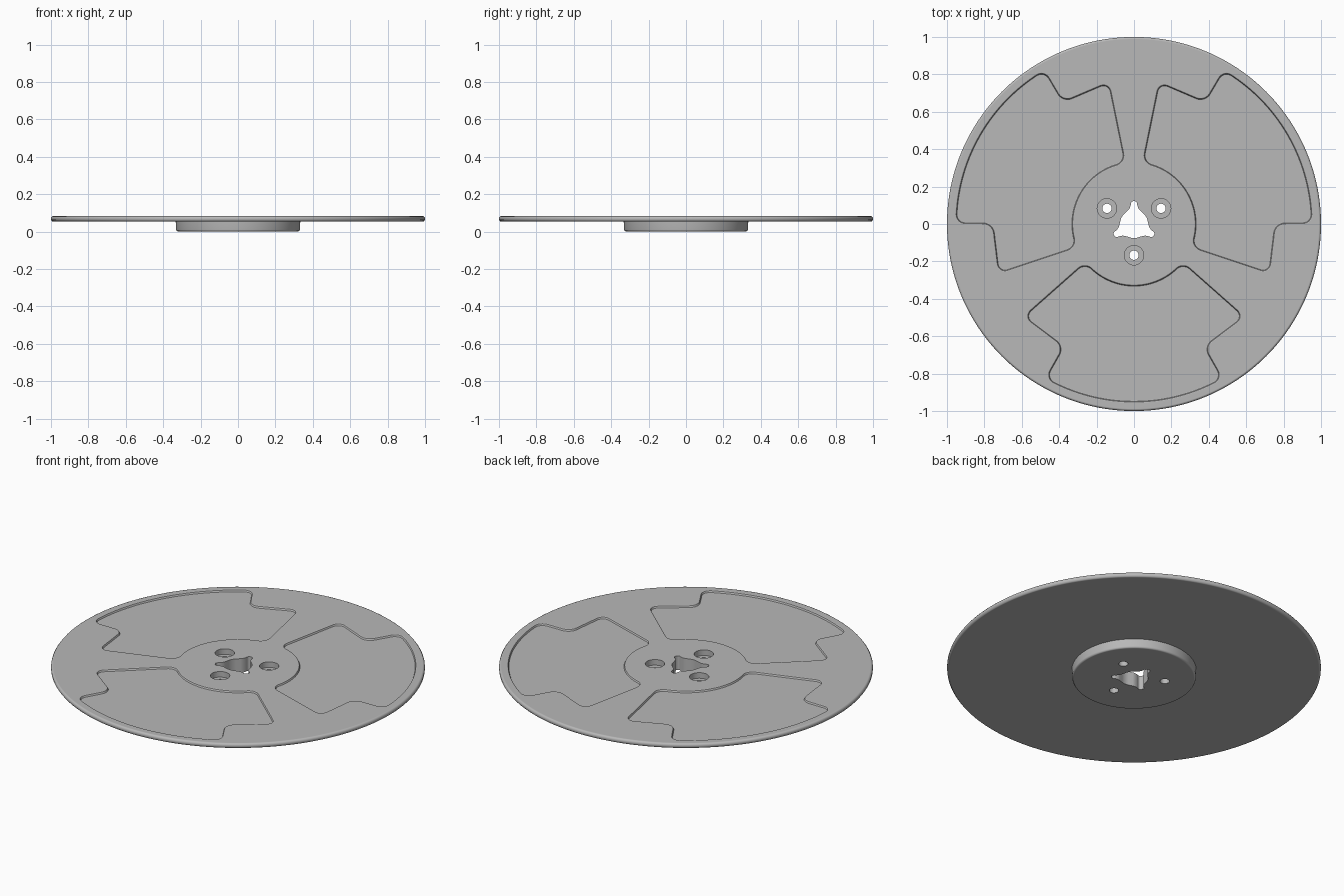
import bpy, bmesh, math
from mathutils import Vector, Matrix
from mathutils.geometry import interpolate_bezier

cube = bpy.data.objects.get("Cube")
if cube:
    bpy.data.objects.remove(cube)

TOP, UNDER = 0.083, 0.053   # upper face and underside of the flange

grey = bpy.data.materials.new("matte grey")
grey.use_nodes = True
colour = (0.48, 0.48, 0.48, 1)
grey.diffuse_color = colour
grey.node_tree.nodes["Principled BSDF"].inputs["Base Color"].default_value = colour


def solid(name, loops):
    """Skin a stack of equal-length loops and cap both ends."""
    bm = bmesh.new()
    rings = [[bm.verts.new(p) for p in loop] for loop in loops]
    n = len(rings[0])
    for low, high in zip(rings, rings[1:]):
        for i in range(n):
            j = (i + 1) % n
            bm.faces.new((low[i], low[j], high[j], high[i]))
    bm.faces.new(rings[0][::-1])
    bm.faces.new(rings[-1])
    bmesh.ops.recalc_face_normals(bm, faces=bm.faces)
    mesh = bpy.data.meshes.new(name)
    bm.to_mesh(mesh)
    bm.free()
    mesh.materials.append(grey)
    obj = bpy.data.objects.new(name, mesh)
    bpy.context.collection.objects.link(obj)
    return obj


def polar(radius, degrees, z=0):
    a = math.radians(degrees)
    return Vector((radius * math.cos(a), radius * math.sin(a), z))


def lathe(name, profile, n):
    return solid(name, [[polar(r, 360 * i / n, z) for i in range(n)] for r, z in profile])


def rounded(points):
    """Round each (position, tangent length) corner of a closed outline."""
    out = []
    for i, (p, t) in enumerate(points):
        if t == 0:
            out.append(p)
            continue
        before, after = points[i - 1][0], points[(i + 1) % len(points)][0]
        a = p + (before - p).normalized() * t
        b = p + (after - p).normalized() * t
        out += interpolate_bezier(a, a.lerp(p, 0.55), b.lerp(p, 0.55), b, 9)
    return out


def offset(outline, amount, z):
    """Push a counter-clockwise outline outwards and set its height."""
    loop = []
    for i, p in enumerate(outline):
        d = (outline[(i + 1) % len(outline)] - outline[i - 1]).normalized()
        loop.append(Vector((p.x + d.y * amount, p.y - d.x * amount, z)))
    return loop


def mirrored(half):
    return [(Vector((-p.x, p.y, 0)), t) for p, t in reversed(half)]


# Flange with a shallow hub below it
reel = lathe("reel_flange", [
    (0.320, 0), (0.327, 0.003), (0.331, 0.010), (0.333, UNDER),
    (0.988, UNDER), (0.995, 0.056), (1, 0.063), (1, 0.073), (0.995, 0.080), (0.988, TOP)], 192)
cutters = []

# Stepped window outline: outer arc, four corners, inner arc, then the mirror half
corners = [(0.472, -0.827), (0.375, -0.655), (0.588, -0.495), (0.260, -0.205)]
half = [(polar(0.95, -90 + 2 * i), 0) for i in range(14)]
half += [(Vector((x, y, 0)), 0.05) for x, y in corners]
half += [(polar(0.33, -48 - 3 * i), 0) for i in range(15)]
window = rounded(half + mirrored(half[1:-1]))
wall = [(-0.007, -0.013), (-0.002, -0.011), (0, -0.0065),
        (0.002, -0.002), (0.006, -0.0004), (0.03, 0.01)]
pocket = [offset(window, o, TOP + z) for o, z in wall]

# Keyed centre hole: three narrow lobes on a round bore
lobe_half = [(polar(0.075, 30 + 4 * i), 0) for i in range(6)]
lobe_half += [(Vector((0.018, 0.086, 0)), 0.02), (Vector((0.016, 0.122, 0)), 0.013)]
lobe = lobe_half + mirrored(lobe_half[1:])
spin = [Matrix.Rotation(math.radians(120 * k), 3, "Z") for k in range(3)]
key = rounded([(m @ p, t) for m in spin for p, t in lobe])
cutters.append(solid("key_cutter", [offset(key, 0, z) for z in (-0.05, 0.15)]))

for k, m in enumerate(spin):
    cutters.append(solid("window_cutter", [[m @ p for p in loop] for loop in pocket]))
    # Counterbored screw hole
    screw = lathe("screw_cutter", [(0.025, -0.05), (0.025, 0.05), (0.052, 0.05), (0.052, 0.15)], 48)
    screw.data.transform(Matrix.Translation(polar(0.167, 30 + 120 * k)))
    cutters.append(screw)

# Cut everything, then smooth with flat faces kept flat
bpy.ops.object.select_all(action="DESELECT")
bpy.context.view_layer.objects.active = reel
reel.select_set(True)
for cutter in cutters:
    cutter.hide_render = True
    mod = reel.modifiers.new("cut", "BOOLEAN")
    mod.operation = "DIFFERENCE"
    mod.solver = "EXACT"
    mod.object = cutter
    bpy.ops.object.modifier_apply(modifier=mod.name)
    bpy.data.objects.remove(cutter)
bpy.ops.object.shade_smooth_by_angle(angle=math.radians(40))
weighted = reel.modifiers.new("even_shading", "WEIGHTED_NORMAL")
weighted.keep_sharp = True
